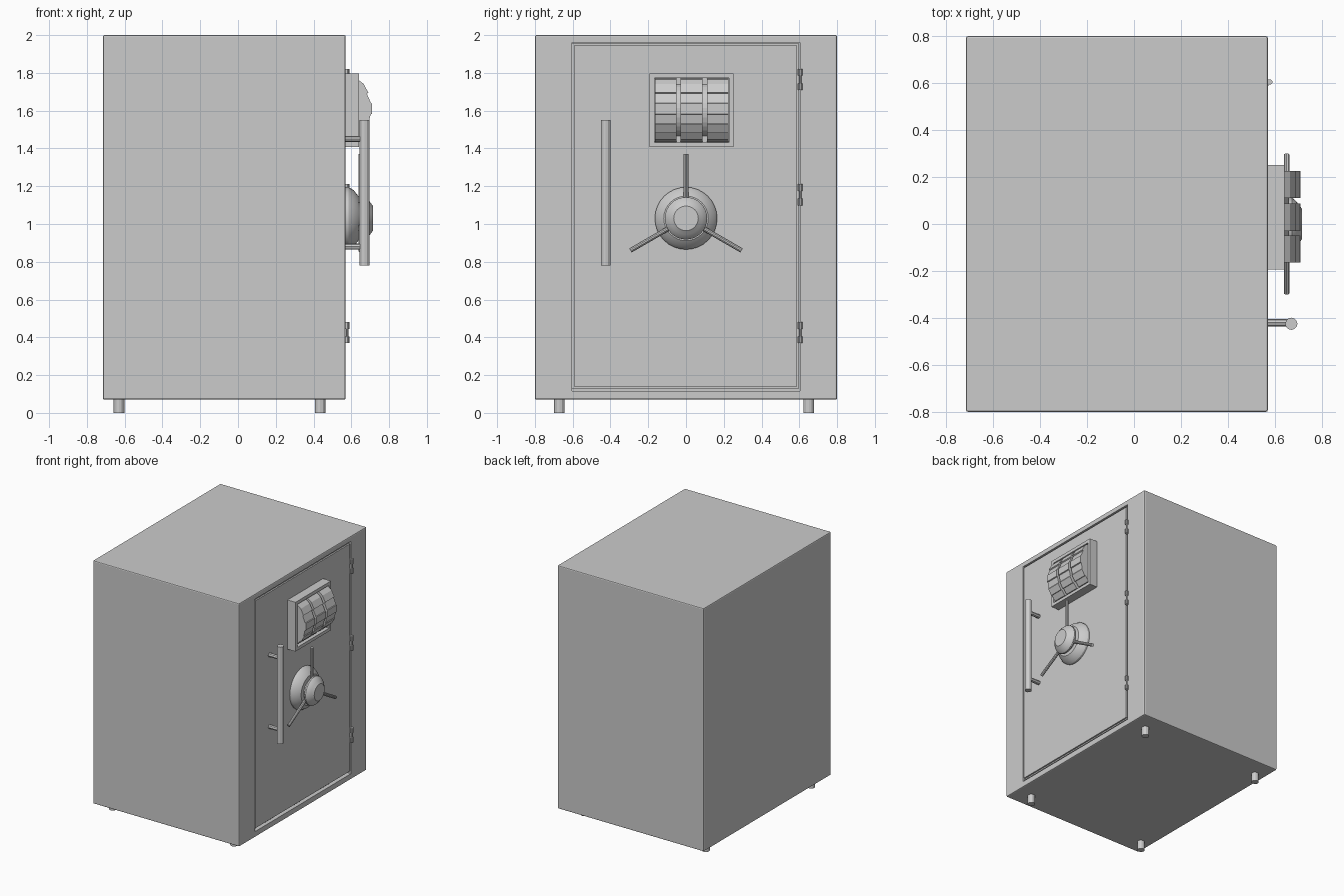
import bpy, bmesh, math
from mathutils import Vector, Matrix

if "Cube" in bpy.data.objects:
    bpy.data.objects.remove(bpy.data.objects["Cube"])


def make(name, bm):
    bmesh.ops.recalc_face_normals(bm, faces=bm.faces[:])
    me = bpy.data.meshes.new(name)
    bm.to_mesh(me)
    bm.free()
    ob = bpy.data.objects.new(name, me)
    bpy.context.collection.objects.link(ob)
    return ob


def box(name, x, y, z, bevel=0):
    """Box from (min, max) ranges."""
    bm = bmesh.new()
    bmesh.ops.create_cube(bm, size=1)
    for v in bm.verts:
        v.co = [(r[0] + r[1]) / 2 + c * (r[1] - r[0]) for r, c in zip((x, y, z), v.co)]
    if bevel:
        bmesh.ops.bevel(bm, geom=bm.edges[:], offset=bevel, segments=2,
                        profile=0.5, affect='EDGES')
    return make(name, bm)


def rod(name, a, b, r, sides=12):
    """Cylinder between two points."""
    a, b = Vector(a), Vector(b)
    rot = Vector((0, 0, 1)).rotation_difference(b - a).to_matrix().to_4x4()
    bm = bmesh.new()
    bmesh.ops.create_cone(bm, cap_ends=True, segments=sides, radius1=r, radius2=r,
                          depth=(b - a).length, matrix=Matrix.Translation((a + b) / 2) @ rot)
    return make(name, bm)


def prism_y(name, profile, y0, y1):
    """Extrude an x-z profile along y."""
    bm = bmesh.new()
    face = bm.faces.new([bm.verts.new((x, y0, z)) for x, z in profile])
    ext = bmesh.ops.extrude_face_region(bm, geom=[face])
    bmesh.ops.translate(bm, vec=(0, y1 - y0, 0),
                        verts=[v for v in ext['geom'] if isinstance(v, bmesh.types.BMVert)])
    if face.is_valid is False or len(bm.faces) < len(profile) + 2:
        bm.faces.new([v for v in bm.verts if abs(v.co.y - y0) < 1e-6][:len(profile)])
    return make(name, bm)


def lathe_x(name, profile, cy, cz, steps=32):
    """Spin (radius, x) profile about an x-parallel axis."""
    bm = bmesh.new()
    vs = [bm.verts.new((x, cy, cz + r)) for r, x in profile]
    es = [bm.edges.new(p) for p in zip(vs, vs[1:])]
    bmesh.ops.spin(bm, geom=vs + es, cent=(0, cy, cz), axis=(1, 0, 0),
                   angle=math.tau, steps=steps)
    bmesh.ops.remove_doubles(bm, verts=bm.verts[:], dist=1e-4)
    ob = make(name, bm)
    bpy.context.view_layer.objects.active = ob
    ob.select_set(True)
    bpy.ops.object.shade_smooth_by_angle(angle=math.radians(25))
    ob.select_set(False)
    return ob


FACE = 0.57  # plane of the door side

# Cabinet with shallow door recess
body = box("cabinet", (-0.715, FACE), (-0.8, 0.8), (0.07, 2.0), 0.008)
cutter = box("recess_cutter", (FACE - 0.05, 0.7), (-0.603, 0.603), (0.115, 1.96))
cutter.hide_render = True
cutter.hide_viewport = True
mod = body.modifiers.new("door_recess", 'BOOLEAN')
mod.object = cutter
mod.operation = 'DIFFERENCE'
mod.solver = 'EXACT'

# Door panel
box("door", (FACE - 0.06, FACE), (-0.593, 0.588), (0.14, 1.945))
box("door_rebate", (FACE - 0.06, FACE - 0.012), (-0.603, 0.598), (0.13, 1.955))

# Feet
for x in (-0.63, 0.435):
    for y in (-0.67, 0.65):
        rod("foot", (x, y, 0), (x, y, 0.08), 0.028)

# Hinges: pin, two knuckles and leaves
for z in (0.425, 1.155, 1.765):
    rod("hinge_pin", (0.578, 0.605, z - 0.05), (0.578, 0.605, z + 0.05), 0.006, 8)
    for s in (-1, 1):
        zc = z + s * 0.038
        rod("hinge_knuckle", (0.579, 0.605, zc - 0.018), (0.579, 0.605, zc + 0.018), 0.011, 10)
        box("hinge_leaf", (FACE - 0.01, FACE + 0.005), (0.59, 0.615), (zc - 0.018, zc + 0.018))

# Pull handle
rod("pull_handle", (0.67, -0.425, 0.78), (0.67, -0.425, 1.55), 0.026)
for z in (0.88, 1.45):
    rod("handle_post", (FACE - 0.01, -0.42, z), (0.67, -0.42, z), 0.016, 8)

# Combination housing frame
Y0, Y1, Z0, Z1 = -0.193, 0.252, 1.407, 1.798
X = (FACE - 0.005, 0.64)
box("housing_top", X, (Y0, Y1), (1.772, Z1))
box("housing_bottom", X, (Y0, Y1), (Z0, 1.432))
box("housing_left", X, (Y0, -0.167), (1.432, 1.772))
box("housing_right", X, (0.228, Y1), (1.432, 1.772))

# Combination drums with stepped facets, and the core behind them
drum = [(0.575, 1.77), (0.635, 1.765), (0.665, 1.742), (0.69, 1.695), (0.682, 1.69),
        (0.704, 1.64), (0.71, 1.637), (0.71, 1.583), (0.702, 1.58), (0.691, 1.533),
        (0.694, 1.526), (0.668, 1.482), (0.66, 1.484), (0.63, 1.447), (0.575, 1.434)]
for y0, y1 in ((-0.163, -0.05), (-0.03, 0.087), (0.11, 0.225)):
    prism_y("combination_drum", drum, y0, y1)
core = [(0.51 + 0.15 * math.cos(a), 1.602 + 0.15 * math.sin(a))
        for a in [math.radians(d) for d in range(-65, 66, 10)]]
prism_y("drum_core", core, -0.16, 0.222)

# Wheel hub: flange, neck and cap
C = 1.03
lathe_x("wheel_hub", [(0.165, FACE - 0.005), (0.165, 0.585), (0.15, 0.612), (0.118, 0.637),
                      (0.085, 0.637), (0.085, 0.655), (0.112, 0.66), (0.112, 0.672),
                      (0.103, 0.685), (0.085, 0.7), (0.065, 0.715), (0, 0.715)], 0, C)

# Wheel spokes
for k in range(3):
    a = math.radians(90 + 120 * k)
    d = Vector((0, math.cos(a), math.sin(a)))
    o = Vector((0.65, 0, C))
    rod("wheel_spoke", o + d * 0.05, o + d * 0.34, 0.0125, 10)
